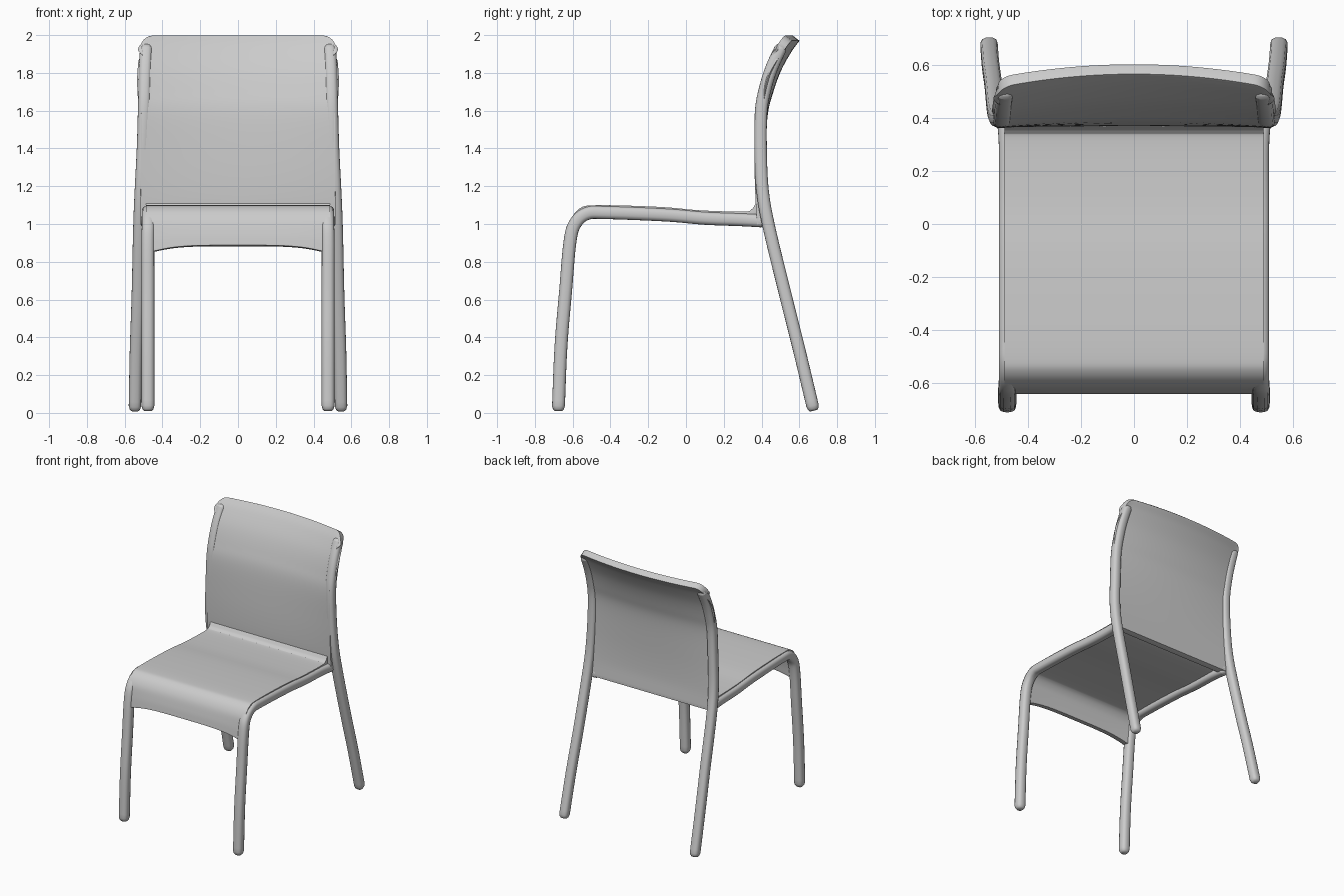
import bpy, bmesh, math
from mathutils import Vector

if "Cube" in bpy.data.objects:
    bpy.data.objects.remove(bpy.data.objects["Cube"])


def spline(pts, steps):
    """Catmull-Rom samples through the given points."""
    p = [Vector(q) for q in pts]
    p = [2 * p[0] - p[1]] + p + [2 * p[-1] - p[-2]]
    out = []
    for i in range(1, len(p) - 2):
        a, b, c, d = p[i - 1:i + 3]
        for s in range(steps):
            t = s / steps
            out.append(0.5 * (2 * b + (c - a) * t + (2 * a - 5 * b + 4 * c - d) * t ** 2
                              + (3 * b - a - 3 * c + d) * t ** 3))
    return out + [p[-2]]


def smooth(obj):
    bpy.ops.object.select_all(action='DESELECT')
    obj.select_set(True)
    bpy.context.view_layer.objects.active = obj
    bpy.ops.object.shade_smooth_by_angle(angle=math.radians(50))


def add_mesh(name, bm):
    bmesh.ops.recalc_face_normals(bm, faces=bm.faces)
    me = bpy.data.meshes.new(name)
    bm.to_mesh(me)
    bm.free()
    obj = bpy.data.objects.new(name, me)
    bpy.context.collection.objects.link(obj)
    return obj


def tube(name, pts, r, sides=16):
    """Sweep a softly squared section along a path in a near-vertical yz plane, with domed ends."""
    path = spline(pts, 6)
    t0, t1 = (path[1] - path[0]).normalized(), (path[-1] - path[-2]).normalized()
    dome = [(0.0, 0.6), (0.3, 0.86), (0.8, 1.0)]
    rings = [(path[0] + t0 * r * d, t0, k) for d, k in dome]
    for i in range(1, len(path) - 1):
        rings.append((path[i], (path[i + 1] - path[i - 1]).normalized(), 1.0))
    rings += [(path[-1] - t1 * r * d, t1, k) for d, k in reversed(dome)]
    bm = bmesh.new()
    loops = []
    for c, t, k in rings:
        n = t.cross(Vector((1, 0, 0))).normalized()
        b = n.cross(t)
        ring = []
        for j in range(sides):
            a = 2 * math.pi * j / sides
            ca, sa = math.cos(a), math.sin(a)
            q = r * k / (abs(ca) ** 3 + abs(sa) ** 3) ** (1 / 3)
            ring.append(bm.verts.new(c + b * ca * q + n * sa * q))
        loops.append(ring)
    for l0, l1 in zip(loops, loops[1:]):
        for j in range(sides):
            k = (j + 1) % sides
            bm.faces.new((l0[j], l0[k], l1[k], l1[j]))
    bm.faces.new(loops[0])
    bm.faces.new(loops[-1])
    smooth(add_mesh(name, bm))


def sheet(name, profile, half_width, thickness, shape, cols=40):
    """Loft a yz profile across x; shape(x, p, v) adjusts each point."""
    rows = spline(profile, 6)
    bm = bmesh.new()
    grid = []
    for i, p in enumerate(rows):
        v = i / (len(rows) - 1)
        line = []
        for j in range(cols + 1):
            x = half_width * math.sin((2 * j / cols - 1) * math.pi / 2)
            y, z = shape(x, p, v)
            line.append(bm.verts.new((x, y, z)))
        grid.append(line)
    for a, b in zip(grid, grid[1:]):
        for j in range(cols):
            bm.faces.new((a[j], a[j + 1], b[j + 1], b[j]))
    obj = add_mesh(name, bm)
    m = obj.modifiers.new("thickness", 'SOLIDIFY')
    m.thickness, m.offset = thickness, 0
    m = obj.modifiers.new("soft_edge", 'BEVEL')
    m.width, m.segments, m.limit_method = 0.012, 3, 'ANGLE'
    m.angle_limit = math.radians(50)
    smooth(obj)


# Frame: front leg running into the seat rail, rear leg running into the back post
for side, label in ((-1, "left"), (1, "right")):
    front = [(0.477, -0.676, 0.01), (0.477, -0.662, 0.35), (0.477, -0.637, 0.65),
             (0.477, -0.615, 0.9), (0.475, -0.588, 1.0), (0.475, -0.525, 1.055),
             (0.475, -0.42, 1.06), (0.475, -0.1, 1.047), (0.475, 0.1, 1.03),
             (0.475, 0.3, 1.022), (0.485, 0.42, 1.015)]
    rear = [(0.546, 0.676, 0.012), (0.54, 0.6, 0.33), (0.53, 0.525, 0.63),
            (0.522, 0.44, 0.98), (0.514, 0.405, 1.18), (0.503, 0.395, 1.4),
            (0.497, 0.398, 1.6), (0.494, 0.42, 1.72), (0.491, 0.455, 1.83),
            (0.485, 0.508, 1.945)]
    tube(label + "_front_leg_and_seat_rail", [(side * x, y, z) for x, y, z in front], 0.034)
    tube(label + "_rear_leg_and_back_post", [(side * x, y, z) for x, y, z in rear], 0.033)


# Seat: rolls down over the front, lower edge slightly arched
def seat_shape(x, p, v):
    drop = 0.03 * min(1, abs(x) / 0.44) ** 4 * max(0, 1 - v * 6)
    return p.y, p.z - drop


sheet("seat", [(0, -0.62, 0.885), (0, -0.61, 0.95), (0, -0.59, 1.02), (0, -0.55, 1.067),
               (0, -0.49, 1.079), (0, -0.3, 1.077), (0, -0.1, 1.068), (0, 0.08, 1.052),
               (0, 0.31, 1.046), (0, 0.36, 1.062), (0, 0.388, 1.1)],
      0.488, 0.04, seat_shape)


# Backrest: bows rearward more and more towards the top, rounded upper corners
def back_shape(x, p, v):
    bow = 0.052 * max(0, (p.z - 1.1) / 0.9) ** 1.3 * (1 - (x / 0.515) ** 2)
    over = max(0, abs(x) - 0.455) / 0.06
    cut = 0.06 * (1 - math.sqrt(max(0, 1 - over ** 2)))
    f = max(0, (p.z - 1.6) / 0.385)
    return p.y + bow - 0.6 * cut * f, p.z - cut * f


sheet("backrest", [(0, 0.4, 1.0), (0, 0.39, 1.15), (0, 0.385, 1.35), (0, 0.387, 1.58),
                   (0, 0.408, 1.7), (0, 0.443, 1.82), (0, 0.493, 1.925), (0, 0.532, 1.984)],
      0.515, 0.046, back_shape)
